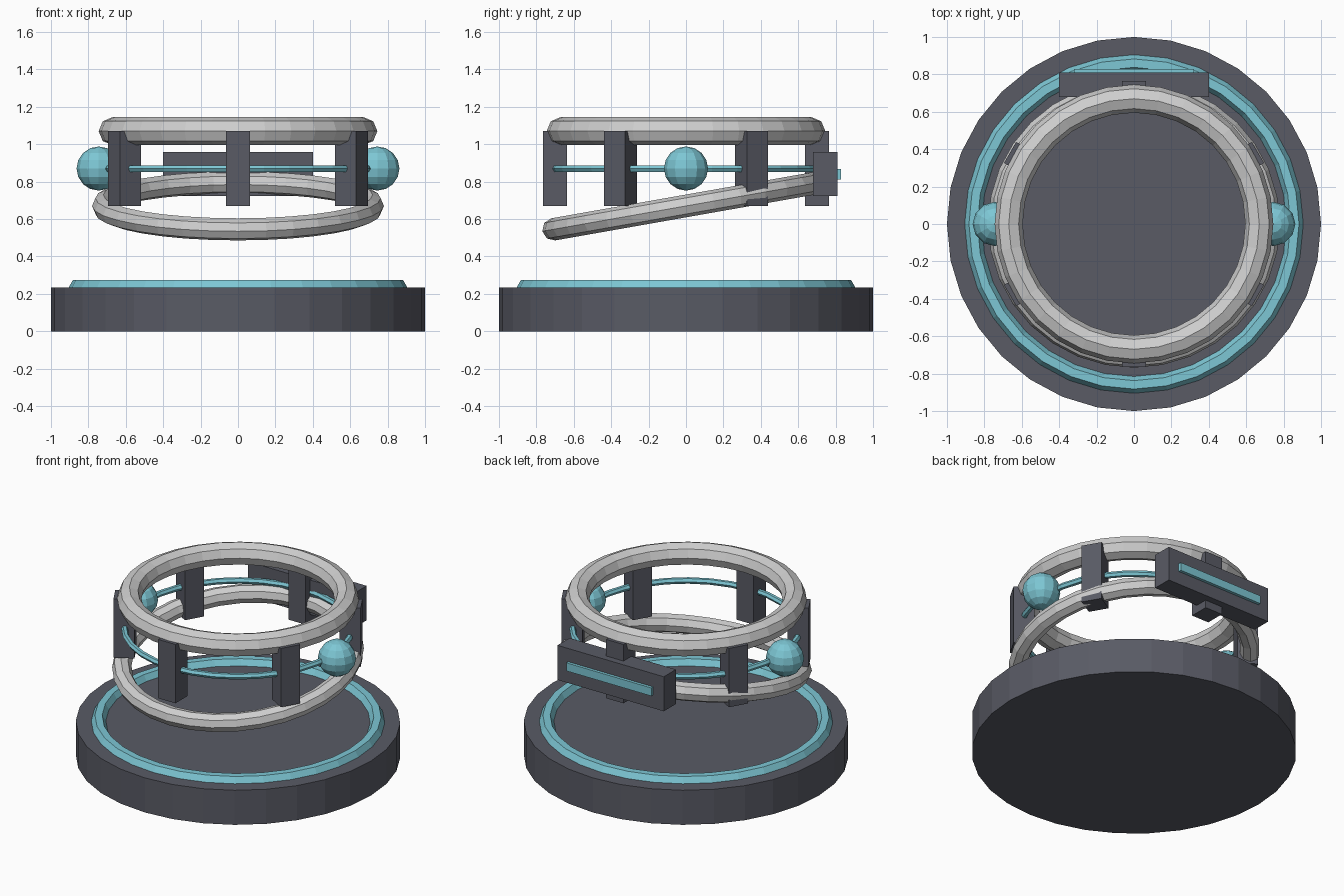
import bpy, bmesh, math
from mathutils import Matrix

cube = bpy.data.objects.get("Cube")
if cube:
    bpy.data.objects.remove(cube, do_unlink=True)


def material(name, r, g, b):
    mat = bpy.data.materials.new(name)
    mat.use_nodes = True
    mat.diffuse_color = (r, g, b, 1)
    bsdf = next(n for n in mat.node_tree.nodes if n.type == 'BSDF_PRINCIPLED')
    bsdf.inputs["Base Color"].default_value = (r, g, b, 1)
    return mat


DARK = material("dark_slate", 0.1, 0.104, 0.13)
TEAL = material("teal_glow", 0.205, 0.57, 0.66)
GREY = material("light_metal", 0.62, 0.62, 0.62)


def finish(name, bm, mat, loc, rot=(0, 0, 0)):
    bmesh.ops.recalc_face_normals(bm, faces=bm.faces[:])
    mesh = bpy.data.meshes.new(name)
    bm.to_mesh(mesh)
    bm.free()
    mesh.materials.append(mat)
    obj = bpy.data.objects.new(name, mesh)
    obj.location, obj.rotation_euler = loc, rot
    bpy.context.collection.objects.link(obj)
    return obj


def box(name, size, loc, mat, turn=0):
    bm = bmesh.new()
    bmesh.ops.create_cube(bm, size=1, matrix=Matrix.Diagonal((*size, 1)))
    return finish(name, bm, mat, loc, (0, 0, turn))


def ring(name, radius, tube, z, mat, sides=8, segments=32, tilt=0):
    # Faceted torus: a polygonal section swept round the z axis
    bm = bmesh.new()
    loops = []
    for i in range(segments):
        a = math.tau * i / segments
        loop = []
        for j in range(sides):
            b = math.tau * j / sides
            d = radius + tube * math.cos(b)
            loop.append(bm.verts.new((d * math.cos(a), d * math.sin(a), tube * math.sin(b))))
        loops.append(loop)
    for i in range(segments):
        p, q = loops[i], loops[(i + 1) % segments]
        for j in range(sides):
            k = (j + 1) % sides
            bm.faces.new((p[j], q[j], q[k], p[k]))
    return finish(name, bm, mat, (0, 0, z), (tilt, 0, 0))


# Base disc with its inlaid ring
bm = bmesh.new()
bmesh.ops.create_cone(bm, cap_ends=True, segments=32, radius1=1, radius2=1, depth=0.235)
finish("base_disc", bm, DARK, (0, 0, 0.1175))
ring("base_glow_ring", 0.86, 0.045, 0.235, TEAL, sides=6)

# Floating rings
ring("upper_ring", 0.67, 0.075, 1.07, GREY)
ring("middle_glow_ring", 0.70, 0.02, 0.87, TEAL, sides=6)
ring("lower_tilted_ring", 0.72, 0.06, 0.67, GREY, tilt=math.radians(10))

# Six posts around the rings
for i in range(6):
    a = math.radians(60 * i - 90)
    box(f"post_{i + 1}", (0.13, 0.13, 0.4),
        (0.7 * math.cos(a), 0.7 * math.sin(a), 0.87), DARK, a)

# Side orbs
for side, name in ((1, "left_orb"), (-1, "right_orb")):
    bm = bmesh.new()
    bmesh.ops.create_uvsphere(bm, u_segments=12, v_segments=8, radius=0.118)
    finish(name, bm, TEAL, (side * 0.745, 0, 0.87))

# Rear panel with light strip
box("rear_panel", (0.8, 0.13, 0.235), (0, 0.745, 0.84), DARK)
box("rear_light_strip", (0.64, 0.03, 0.055), (0, 0.815, 0.84), TEAL)
